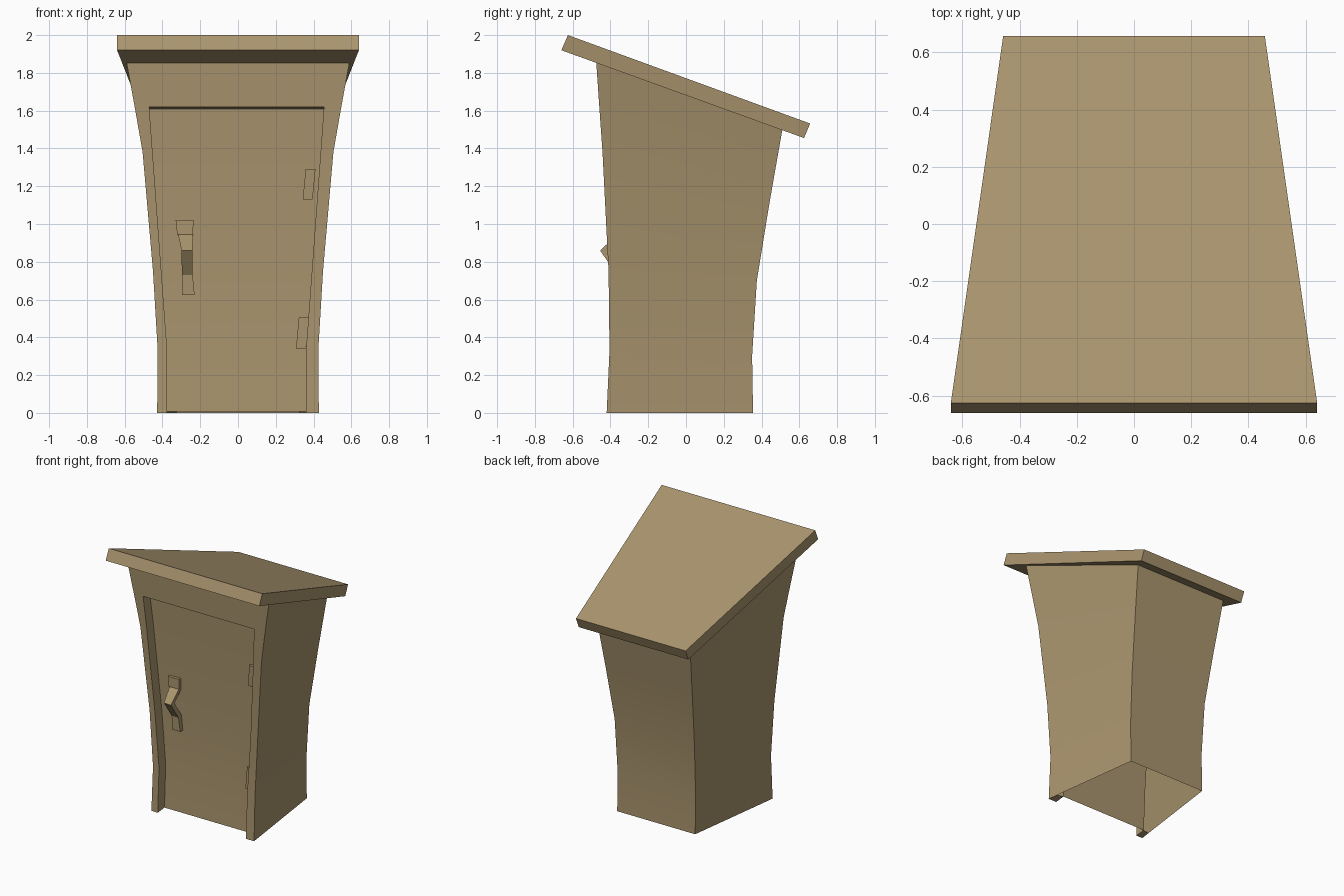
import bpy, bmesh, math

if "Cube" in bpy.data.objects:
    bpy.data.objects.remove(bpy.data.objects["Cube"])

wood = bpy.data.materials.new("tan_wood")
wood.diffuse_color = (0.40, 0.30, 0.156, 1)
wood.use_nodes = True
wood.node_tree.nodes["Principled BSDF"].inputs["Base Color"].default_value = wood.diffuse_color


def make(name, verts, faces, smooth=False):
    bm = bmesh.new()
    vs = [bm.verts.new(v) for v in verts]
    for f in faces:
        bm.faces.new([vs[i] for i in f])
    bmesh.ops.recalc_face_normals(bm, faces=bm.faces)
    me = bpy.data.meshes.new(name)
    bm.to_mesh(me)
    bm.free()
    me.materials.append(wood)
    ob = bpy.data.objects.new(name, me)
    bpy.context.collection.objects.link(ob)
    if smooth:
        bpy.ops.object.select_all(action='DESELECT')
        ob.select_set(True)
        bpy.context.view_layer.objects.active = ob
        bpy.ops.object.shade_smooth_by_angle(angle=math.radians(30))
    return ob


def loft(name, rings):
    """Closed box-like strip through rings of four points."""
    verts = [p for r in rings for p in r]
    n = len(rings)
    faces = [(0, 1, 2, 3), tuple(4 * (n - 1) + i for i in range(4))]
    for k in range(n - 1):
        for i in range(4):
            j = (i + 1) % 4
            faces.append((4*k + i, 4*k + j, 4*k + 4 + j, 4*k + 4 + i))
    return make(name, verts, faces)


# Sloped, tapered roof slab
def roof_ring(y0, z0, y1, z1, w):
    return [(-w, y0, z0), (w, y0, z0), (w, y1, z1), (-w, y1, z1)]


loft("roof", [roof_ring(-0.66, 1.92, -0.625, 2.0, 0.64),
              roof_ring(0.625, 1.455, 0.657, 1.532, 0.457)])

# Flared walls: half width, y, z of the front and back corners, row by row
DEPTH = 0.08
front = [(.428, -.42, 0), (.425, -.405, .33), (.45, -.41, .75),
         (.505, -.442, 1.38), (.547, -.459, 1.62), (.59, -.475, 1.854)]
back = [(.325, .355, 0), (.325, .35, .3), (.332, .375, .7),
        (.36, .44, 1.1), (.375, .475, 1.3), (.39, .51, 1.498)]


def door_x(z):
    t = max(0, (z - .33) / 1.29)
    return -.375 - .095 * t, .36 + .095 * t


verts, faces = [], []
for k, ((fw, fy, fz), (bw, by, bz)) in enumerate(zip(front, back)):
    l, r = door_x(min(fz, 1.62))
    rz = fz + (.008 if k == 0 else -.01 if k == 4 else 0)
    verts += [(-bw, by, bz), (-fw, fy, fz), (l, fy, fz), (l, fy + DEPTH, rz),
              (r, fy + DEPTH, rz), (r, fy, fz), (fw, fy, fz), (bw, by, bz)]
for k in range(4):
    for i in range(8):
        j = (i + 1) % 8
        faces.append((8*k + i, 8*k + j, 8*k + 8 + j, 8*k + 8 + i))
# Header above the door, using only the front points
cols = [0, 1, 2, 5, 6, 7]
for a, b in zip(cols, cols[1:] + cols[:1]):
    faces.append((32 + a, 32 + b, 40 + b, 40 + a))
faces.append((34, 35, 36, 37))          # top of the door recess
# Undersides of the two jambs
verts += [(-.417, -.34, 0), (.417, -.34, 0)]
faces += [(1, 2, 3, 48), (6, 5, 4, 49)]
body = make("walls_and_door", [v for v in verts], faces, smooth=True)
# drop the unused header recess points
bm = bmesh.new()
bm.from_mesh(body.data)
bmesh.ops.delete(bm, geom=[v for v in bm.verts if not v.link_faces], context='VERTS')
bm.to_mesh(body.data)
bm.free()


# Bent door handle: left x, right x, front y, z
def strip(name, pts, thick):
    loft(name, [[(a, y, z), (b, y, z), (b, y + thick, z), (a, y + thick, z)]
                for a, b, y, z in pts])


strip("handle_top_plate", [(-.33, -.236, -.365, 1.02), (-.322, -.238, -.365, .945)], .045)
strip("handle", [(-.317, -.239, -.362, .945), (-.299, -.24, -.455, .86),
                 (-.297, -.24, -.365, .73), (-.297, -.23, -.36, .625)], .04)

# Two hinges that follow the slanted door edge
strip("upper_hinge", [(.358, .41, -.378, 1.29), (.343, .395, -.37, 1.13)], .035)
strip("lower_hinge", [(.322, .375, -.352, .505), (.307, .36, -.35, .34)], .035)
